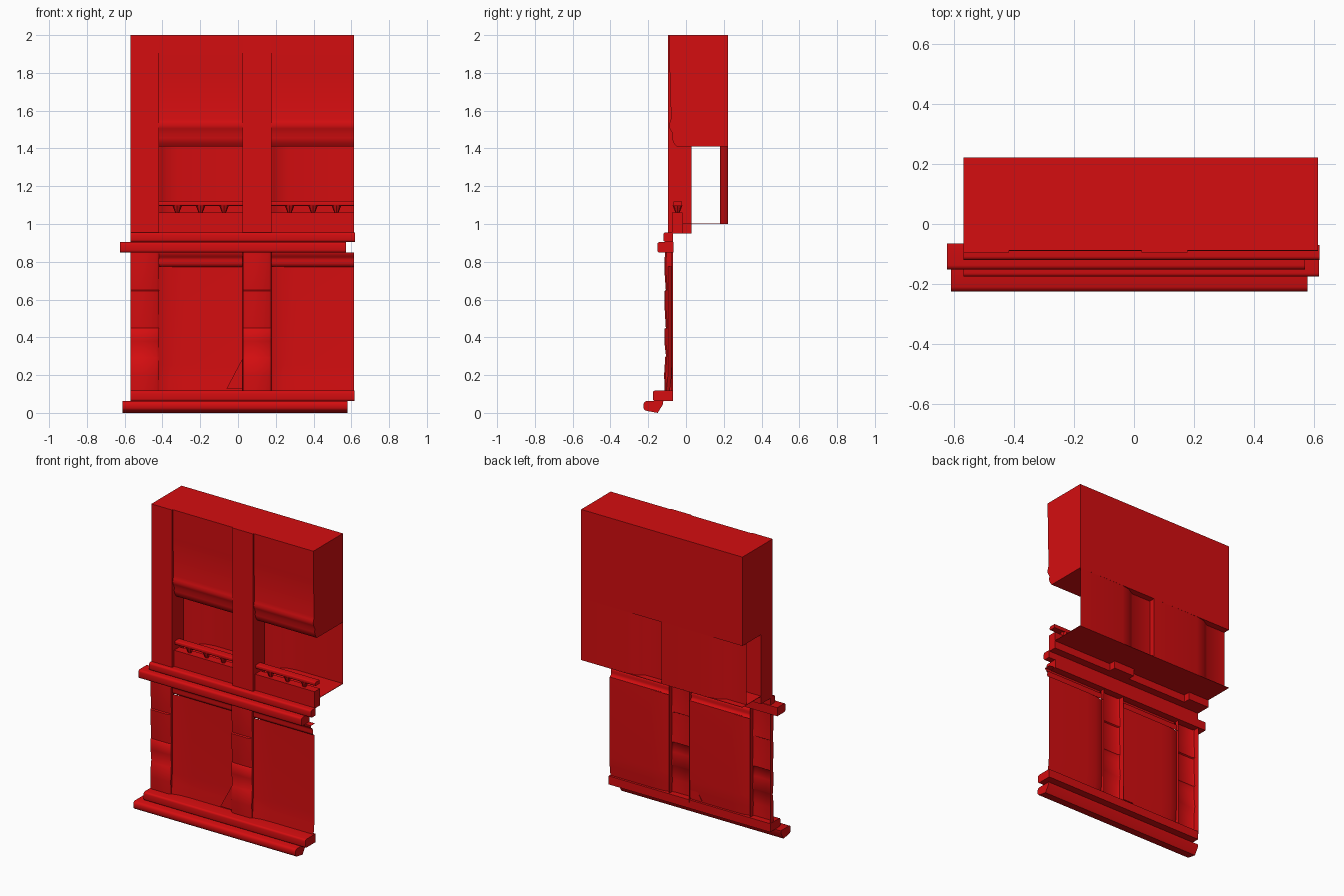
import bpy, bmesh, math
from mathutils import Vector

if "Cube" in bpy.data.objects:
    bpy.data.objects.remove(bpy.data.objects["Cube"])

red = bpy.data.materials.new("red paint")
red.diffuse_color = (0.66, 0.004, 0.005, 1)
red.use_nodes = True
red.node_tree.nodes["Principled BSDF"].inputs["Base Color"].default_value = red.diffuse_color


def finish(name, bm, smooth=30, solid=True):
    """Turn a bmesh into a named red object."""
    if solid:
        bmesh.ops.recalc_face_normals(bm, faces=bm.faces)
    me = bpy.data.meshes.new(name)
    bm.to_mesh(me)
    bm.free()
    me.materials.append(red)
    ob = bpy.data.objects.new(name, me)
    bpy.context.collection.objects.link(ob)
    if smooth:
        bpy.ops.object.select_all(action='DESELECT')
        ob.select_set(True)
        bpy.context.view_layer.objects.active = ob
        bpy.ops.object.shade_smooth_by_angle(angle=math.radians(smooth))
    return ob


def box(name, x0, x1, y0, y1, z0, z1):
    bm = bmesh.new()
    bmesh.ops.create_cube(bm, size=1)
    for v in bm.verts:
        v.co = Vector((x0 if v.co.x < 0 else x1, y0 if v.co.y < 0 else y1,
                       z0 if v.co.z < 0 else z1))
    return finish(name, bm, 0)


def loft(name, rows, closed=False, smooth=50):
    """Skin consecutive rows of points; closed rows get end caps."""
    bm = bmesh.new()
    vs = [[bm.verts.new(p) for p in row] for row in rows]
    n = len(rows[0])
    for a, b in zip(vs, vs[1:]):
        for i in range(n if closed else n - 1):
            j = (i + 1) % n
            bm.faces.new((a[i], a[j], b[j], b[i]))
    if closed:
        bm.faces.new(vs[0])
        bm.faces.new(vs[-1])
    return finish(name, bm, smooth, closed)


def run_x(name, profile, x0, x1, closed=True, smooth=50):
    """Run a (y, z) profile along x."""
    return loft(name, [[(x, y, z) for y, z in profile] for x in (x0, x1)], closed, smooth)


def moulding(name, x0, x1, y0, y1, z0, z1, r=0.012):
    """Bar with rounded front edges."""
    prof = [(y1, z0)]
    for cz, a0 in ((z0 + r, 270), (z1 - r, 180)):
        for k in range(4):
            a = math.radians(a0 - 30 * k)
            prof.append((y0 + r + r * math.cos(a), cz + r * math.sin(a)))
    prof.append((y1, z1))
    return run_x(name, prof, x0, x1)


LEFT, MID, RIGHT = -0.57, 0.025, 0.615
PIL = 0.153
units = (("left", LEFT, MID), ("right", MID, RIGHT))

# Moulded front of the header box, from top edge to underside
header = [(0.222, 2.0), (-0.088, 2.0), (-0.086, 1.8), (-0.079, 1.56), (-0.085, 1.54),
          (-0.09, 1.525), (-0.086, 1.505), (-0.072, 1.48), (-0.074, 1.455),
          (-0.066, 1.43), (-0.05, 1.41), (0.222, 1.41)]
run_x("header_box", header, LEFT, RIGHT)

# Rear wall of the open niche, stepped forward behind each pillar
wall = []
for side, x0, x1 in units:
    wall += [(x0, 0.18), (x0 + 0.14, 0.18), (x0 + 0.165, 0.195),
             (x0 + 0.19, 0.21), (x0 + 0.25, 0.221), (x1, 0.222)]
loft("niche_back_wall", [[(x, y, z) for x, y in wall] for z in (1.0, 1.41)])
box("niche_floor", LEFT, RIGHT, -0.02, 0.222, 1.0, 1.003)

for side, x0, x1 in units:
    bay = x0 + PIL
    # Upper half: pillar, sill, handrail and tapered balusters
    box(side + "_upper_pillar", x0, bay, -0.095, 0.028, 0.95, 2.0)
    box(side + "_bay_sill", bay, x1, -0.075, -0.018, 0.95, 1.062)
    moulding(side + "_handrail", bay, x1, -0.068, -0.022, 1.096, 1.12, 0.006)
    for k in range(3):
        bm = bmesh.new()
        bmesh.ops.create_cone(bm, cap_ends=True, segments=8, radius1=0.01,
                              radius2=0.026, depth=0.04)
        bmesh.ops.translate(bm, verts=bm.verts,
                            vec=(bay + 0.095 + 0.124 * k, -0.045, 1.078))
        finish(f"{side}_baluster_{k + 1}", bm)

    # Lower pillar: an open-backed strip of slightly uneven stone courses
    rows = []
    for z, y in ((0.1, -0.112), (0.2, -0.116), (0.295, -0.11), (0.3, -0.106),
                 (0.38, -0.115), (0.445, -0.114), (0.45, -0.107), (0.55, -0.113),
                 (0.645, -0.115), (0.65, -0.107), (0.75, -0.114), (0.85, -0.112)):
        rows.append([(x0, -0.068, z), (x0 + 0.002, y + 0.008, z), (x0 + 0.015, y, z),
                     (bay - 0.015, y, z), (bay - 0.002, y + 0.008, z), (bay, -0.075, z)])
    loft(side + "_lower_pillar", rows)

    # Lower panel, curved back from the pillar and flared at its foot
    plan = ((bay, -0.094), (bay + 0.02, -0.086), (bay + 0.06, -0.078),
            (bay + 0.13, -0.075), (x1, -0.075))
    loft(side + "_lower_panel", [[(x, y - dy, z) for x, y in plan]
                                 for z, dy in ((0.065, 0.012), (0.12, 0.01), (0.18, 0.003),
                                               (0.25, 0), (0.775, 0))])
    run_x(side + "_panel_cornice",
          [(-0.075, 0.772), (-0.088, 0.78), (-0.094, 0.795), (-0.09, 0.81),
           (-0.096, 0.825), (-0.11, 0.835), (-0.112, 0.85), (-0.07, 0.85)],
          bay, x1, False)

# Small broken wedge at the foot of the middle pillar
bm = bmesh.new()
lo = [bm.verts.new((x, -0.1, z)) for x, z in ((-0.06, 0.13), (0.025, 0.13), (0.025, 0.29))]
hi = [bm.verts.new((v.co.x, -0.078, v.co.z)) for v in lo]
bm.faces.new(lo)
bm.faces.new(hi)
for i in range(3):
    bm.faces.new((lo[i], lo[i - 1], hi[i - 1], hi[i]))
finish("broken_wedge", bm, 0)

# Paired string courses at mid height, offset sideways from each other
moulding("upper_string_course", LEFT, 0.62, -0.12, -0.07, 0.905, 0.955)
moulding("lower_string_course", -0.625, 0.572, -0.152, -0.065, 0.848, 0.905, 0.014)

# Stepped plinth; the lower step has a sloping back
moulding("plinth_upper_step", LEFT, 0.618, -0.176, -0.07, 0.062, 0.118)
run_x("plinth_lower_step",
      [(-0.15, 0.0), (-0.205, 0.01), (-0.218, 0.014), (-0.225, 0.025), (-0.225, 0.048),
       (-0.22, 0.058), (-0.21, 0.063), (-0.12, 0.063), (-0.122, 0.045)],
      -0.612, 0.58)
